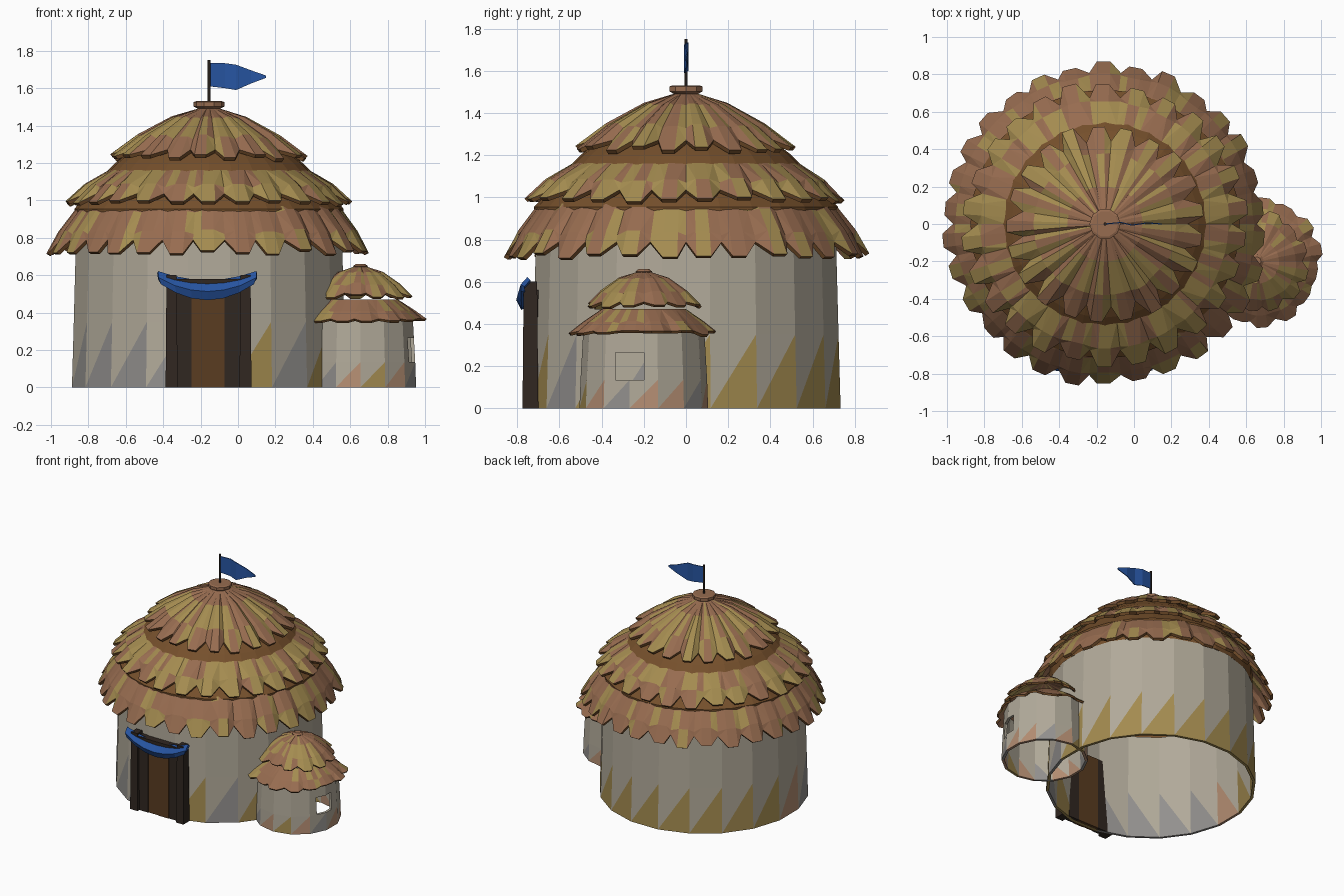
import bpy, bmesh, math, random
from mathutils import Vector

if "Cube" in bpy.data.objects:
    bpy.data.objects.remove(bpy.data.objects["Cube"])

random.seed(4)
CX = -0.155                 # main hut axis
SX, SY = 0.655, -0.2        # side hut axis


def mat(name, r, g, b):
    m = bpy.data.materials.new(name)
    m.diffuse_color = (r, g, b, 1)
    m.use_nodes = True
    m.node_tree.nodes["Principled BSDF"].inputs["Base Color"].default_value = m.diffuse_color
    return m


PLASTER = mat("plaster", 0.44, 0.40, 0.32)
GREY = mat("grey_stone", 0.29, 0.28, 0.27)
OLIVE = mat("straw_olive", 0.37, 0.26, 0.08)
BROWN = mat("straw_brown", 0.31, 0.15, 0.08)
CLAY = mat("clay", 0.46, 0.27, 0.17)
DARK = mat("under_thatch", 0.18, 0.08, 0.025)
WOOD = mat("dark_wood", 0.03, 0.02, 0.015)
PLANK = mat("plank", 0.10, 0.045, 0.015)
BLUE = mat("blue_cloth", 0.02, 0.09, 0.36)


def finish(name, bm, mats, thick=0, offset=-1, rim=0):
    bmesh.ops.recalc_face_normals(bm, faces=bm.faces)
    me = bpy.data.meshes.new(name)
    bm.to_mesh(me)
    bm.free()
    for m in mats:
        me.materials.append(m)
    ob = bpy.data.objects.new(name, me)
    bpy.context.collection.objects.link(ob)
    if thick:
        s = ob.modifiers.new("thickness", 'SOLIDIFY')
        s.thickness, s.offset = thick, offset
        s.material_offset_rim = rim
    return ob


def ring(bm, cx, cy, r, z, n, phase=0):
    return [bm.verts.new((cx + r * math.cos(math.tau * (i + phase) / n),
                          cy + r * math.sin(math.tau * (i + phase) / n), z)) for i in range(n)]


def lathe(name, cx, cy, profile, n, m, close=False):
    bm = bmesh.new()
    rings = [ring(bm, cx, cy, r, z, n) for r, z in profile]
    for a, b in zip(rings, rings[1:]):
        for i in range(n):
            j = (i + 1) % n
            bm.faces.new((a[i], a[j], b[j], b[i]))
    if close:
        bm.faces.new(rings[0])
        bm.faces.new(rings[-1])
    return finish(name, bm, [m])


def wall(name, cx, cy, profile, n, accents):
    """Round wall whose lowest band is split into coloured triangles."""
    bm = bmesh.new()
    rings = [ring(bm, cx, cy, r, z, n, 0.5) for r, z in profile]
    for k, (a, b) in enumerate(zip(rings, rings[1:])):
        for i in range(n):
            j = (i + 1) % n
            if k:
                bm.faces.new((a[i], a[j], b[j], b[i]))
            else:
                f = bm.faces.new((a[i], a[j], b[j]))
                f.material_index = accents[i % len(accents)]
                bm.faces.new((a[i], b[j], b[i]))
    return finish(name, bm, [PLASTER, GREY, OLIVE, CLAY], 0.02)


def thatch(name, cx, cy, profile, n, notch, amp, olive, thick=0.022):
    """Pleated skirt: every tuft has a raised blunt tip and a sunken notch beside it."""
    bm = bmesh.new()
    rings = []
    tufts = [(random.uniform(-0.08, 0.08), random.uniform(-0.016, 0.016),
              random.uniform(-0.012, 0.012)) for _ in range(n)]
    last = len(profile) - 1
    dr, dz = (profile[last][k] - profile[last - 1][k] for k in (0, 1))
    slope = dz / dr
    for k, (r, z) in enumerate(profile):
        t = k / last
        row = []
        for i, (da, jr, jz) in enumerate(tufts):
            for s, w in ((0, 0), (0.32 + da, 1), (0.72 + da, 1)):
                a = math.tau * (i + s) / n
                back = notch * (1 - w) * (k == last)
                rr = r - back + jr * t * w
                zz = z - slope * back - amp * t * (1 - w) + jz * t * w
                row.append(bm.verts.new((cx + rr * math.cos(a), cy + rr * math.sin(a), zz)))
        rings.append(row)
    m = 3 * n
    for k, (a, b) in enumerate(zip(rings, rings[1:])):
        for i in range(m):
            j = (i + 1) % m
            f = bm.faces.new((a[i], a[j], b[j], b[i]))
            chance = olive * (0.15 if k == 0 and last > 2 else 1)
            f.material_index = int(random.random() < chance)
    bmesh.ops.triangulate(bm, faces=bm.faces)
    return finish(name, bm, [BROWN, OLIVE, DARK], thick, -1, 2)


def box(name, x0, x1, y0, y1, z0, z1, m, taper=0.0):
    bm = bmesh.new()
    bmesh.ops.create_cube(bm, size=1)
    for v in bm.verts:
        s = 1 - taper * (v.co.z > 0)
        v.co = Vector(((x0 + x1) / 2 + v.co.x * (x1 - x0) * s,
                       (y0 + y1) / 2 + v.co.y * (y1 - y0) * s,
                       z0 + (v.co.z + 0.5) * (z1 - z0)))
    return finish(name, bm, [m])


def cloth(name, cols, thick):
    """Strip from columns of points."""
    bm = bmesh.new()
    vs = [[bm.verts.new(p) for p in c] for c in cols]
    for a, b in zip(vs, vs[1:]):
        for i in range(len(a) - 1):
            bm.faces.new((a[i], b[i], b[i + 1], a[i + 1]))
    return finish(name, bm, [BLUE], thick, 0)


# main hut wall and the ceiling layer beneath the thatch
wall("main_wall", CX, 0, [(0.742, 0), (0.732, 0.35), (0.72, 0.80)], 20,
     [2, 2, 2, 2, 2, 2, 2, 2, 2, 3, 1, 1, 1, 1, 2, 2, 1, 2, 1, 2])
lathe("under_thatch", CX, 0, [(0.715, 0.80), (0.72, 0.955), (0.64, 1.04), (0.56, 1.13),
                              (0.545, 1.155), (0.50, 1.20), (0.36, 1.31), (0.06, 1.45)], 28, DARK)

# three thatch tiers
thatch("thatch_lower", CX, 0, [(0.66, 1.01), (0.72, 0.945), (0.80, 0.84), (0.862, 0.725)],
       30, 0.05, 0.03, 0.3)
thatch("thatch_middle", CX, 0, [(0.53, 1.165), (0.66, 1.085), (0.755, 0.99)], 26, 0.075, 0.03, 0.6)
thatch("thatch_upper", CX, 0, [(0.06, 1.49), (0.20, 1.445), (0.38, 1.345), (0.525, 1.235)],
       21, 0.08, 0.025, 0.6)

# roof cap, pole and pennant
lathe("roof_cap", CX, 0, [(0.05, 1.46), (0.06, 1.49), (0.083, 1.502), (0.083, 1.525), (0.07, 1.53)],
      10, BROWN, True)
lathe("flag_pole", CX, 0, [(0.009, 1.5), (0.009, 1.75)], 6, WOOD, True)
cloth("pennant", [[(x, y, a), (x, y, b)] for x, y, a, b in
                  ((CX, 0, 1.735, 1.61), (-0.07, 0.008, 1.733, 1.60), (-0.01, -0.006, 1.725, 1.59),
                   (0.07, 0.006, 1.695, 1.625), (0.15, 0, 1.667, 1.655))], 0.006)

# doorway: planks, posts, lintel
for i in range(4):
    x = -0.335 + i * 0.0875
    d = 0.004 * (i % 2)
    box(f"door_plank_{i}", x, x + 0.0875, -0.752 + d, -0.69, 0, 0.56, PLANK if i in (1, 2) else WOOD)
for i, x in enumerate((-0.355, 0.04)):
    box(f"door_post_{i}", x - 0.032, x + 0.032, -0.775, -0.70, 0, 0.6, WOOD, 0.15)
box("door_lintel", -0.38, 0.065, -0.77, -0.71, 0.53, 0.58, WOOD)

# draped cloth over the door
cols = []
for i in range(7):
    u = (i - 3) / 3
    sag = 0.048 * (1 - u * u)
    x, bulge = -0.165 + 0.265 * u, 0.02 * (1 - u * u)
    drop = 0.045 + 0.055 * (1 - u * u)
    cols.append([(x, -0.745, 0.615 - sag), (x * 0.99, -0.775 - bulge, 0.60 - sag - drop * 0.4),
                 (x * 0.93 - 0.01, -0.772, 0.60 - sag * 0.6 - drop)])
cloth("door_drape", cols, 0.02)

# side hut with a square window facing outwards
side = wall("side_wall", SX, SY, [(0.305, 0), (0.30, 0.135), (0.285, 0.40)], 14,
            [3, 1, 3, 2, 3, 1, 3])
cutter = box("window_cutter", 0.85, 1.05, -0.335, -0.20, 0.135, 0.265, WOOD)
cutter.hide_render = True
cutter.hide_viewport = True
b = side.modifiers.new("window", 'BOOLEAN')
b.operation, b.object, b.solver = 'DIFFERENCE', cutter, 'EXACT'

# side hut roof
thatch("side_thatch_lower", SX, SY, [(0.20, 0.47), (0.285, 0.41), (0.345, 0.36)],
       15, 0.022, 0.012, 0.2, 0.015)
thatch("side_thatch_upper", SX, SY, [(0.025, 0.648), (0.12, 0.618), (0.21, 0.555), (0.275, 0.49)],
       13, 0.03, 0.016, 0.6, 0.015)
lathe("side_roof_cap", SX, SY, [(0.03, 0.635), (0.04, 0.648), (0.025, 0.66)], 8, BROWN, True)
